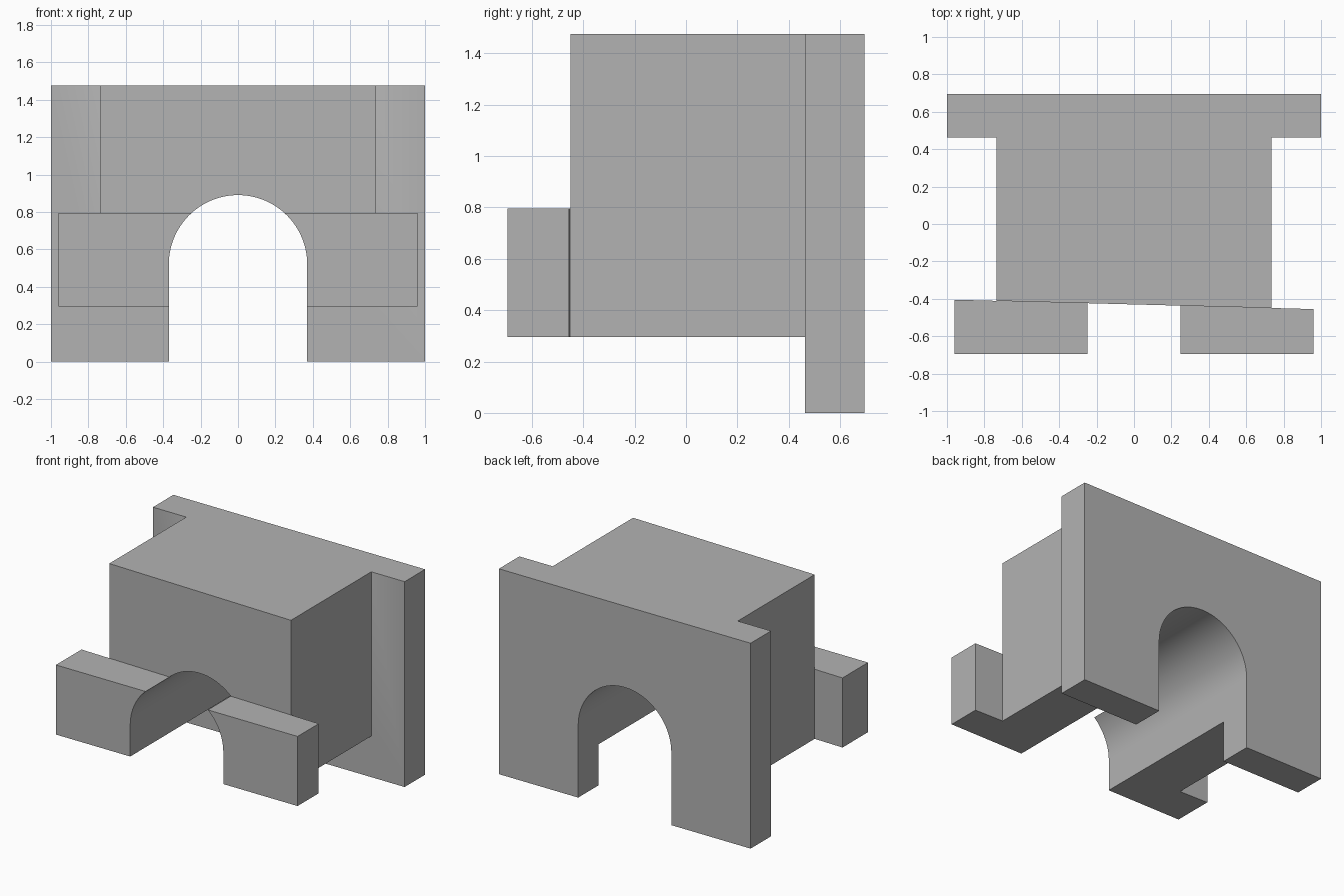
import bpy, bmesh, math

if "Cube" in bpy.data.objects:
    bpy.data.objects.remove(bpy.data.objects["Cube"], do_unlink=True)

grey = bpy.data.materials.new("plain grey")
grey.use_nodes = True
colour = (0.45, 0.45, 0.45, 1)
grey.diffuse_color = colour
grey.node_tree.nodes["Principled BSDF"].inputs["Base Color"].default_value = colour


def prism(name, outline, direction):
    """Extrude a closed 3D outline along a direction."""
    bm = bmesh.new()
    face = bm.faces.new([bm.verts.new(p) for p in outline])
    top = bmesh.ops.extrude_face_region(bm, geom=[face], use_keep_orig=True)["geom"]
    bmesh.ops.translate(bm, vec=direction, verts=[v for v in top if isinstance(v, bmesh.types.BMVert)])
    bmesh.ops.recalc_face_normals(bm, faces=bm.faces)
    mesh = bpy.data.meshes.new(name)
    bm.to_mesh(mesh)
    bm.free()
    mesh.materials.append(grey)
    obj = bpy.data.objects.new(name, mesh)
    bpy.context.collection.objects.link(obj)
    return obj


def front_y(x):
    """Slightly skewed line where the front bar meets the body."""
    return -0.43 - 0.026 * x


def slab(name, half, front, back, low, high):
    plan = [(-half, front(-half), low), (half, front(half), low),
            (half, back(half), low), (-half, back(-half), low)]
    return prism(name, plan, (0, 0, high - low))


# Back plate, body block and front bar
block = slab("arched_block", 0.735, front_y, lambda x: 0.5, 0.295, 1.475)
plate = slab("back_plate", 1.0, lambda x: 0.463, lambda x: 0.695, 0, 1.475)
bar = slab("front_bar", 0.96, lambda x: -0.695, front_y, 0.295, 0.795)

# Arch tunnel
radius, spring, steps = 0.37, 0.52, 48
arch = [(radius, -1, -0.2)]
for i in range(steps + 1):
    a = math.pi * i / steps
    arch.append((radius * math.cos(a), -1, spring + radius * math.sin(a)))
arch.append((-radius, -1, -0.2))
tunnel = prism("tunnel_cutter", arch, (0, 2, 0))

# Join the parts and cut the tunnel through
bpy.context.view_layer.objects.active = block
for tool, operation in ((plate, "UNION"), (bar, "UNION"), (tunnel, "DIFFERENCE")):
    mod = block.modifiers.new(tool.name, "BOOLEAN")
    mod.operation, mod.solver, mod.object = operation, "EXACT", tool
    bpy.ops.object.modifier_apply(modifier=mod.name)
    tool.hide_render = True
    bpy.data.objects.remove(tool, do_unlink=True)

bpy.ops.object.select_all(action="DESELECT")
block.select_set(True)
bpy.ops.object.shade_smooth_by_angle(angle=math.radians(30))
